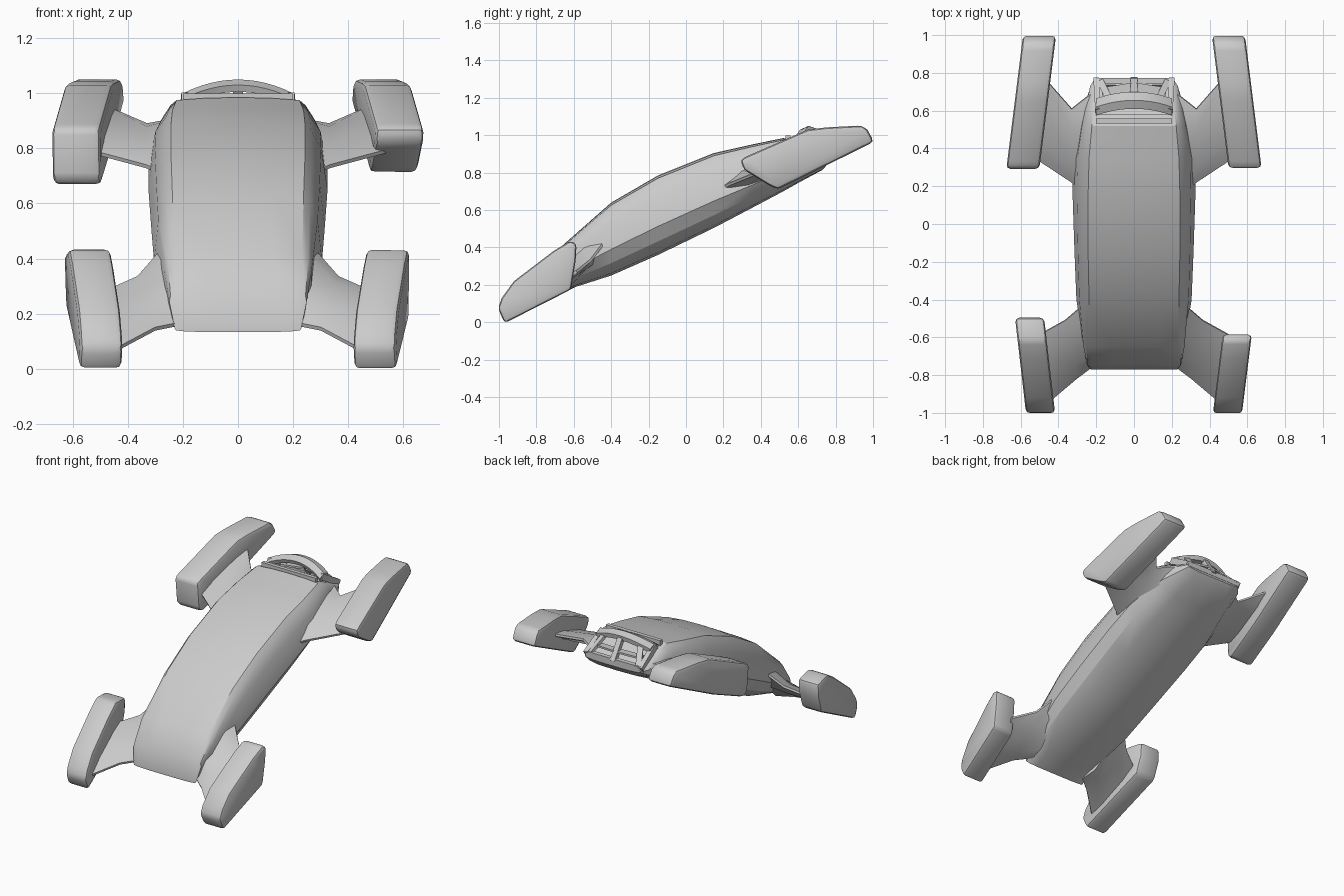
import bpy, bmesh
from math import radians
from mathutils import Vector

if "Cube" in bpy.data.objects:
    bpy.data.objects.remove(bpy.data.objects["Cube"])


def finish(name, bm, bevel=0.0, angle=30, segs=2):
    bmesh.ops.recalc_face_normals(bm, faces=bm.faces)
    me = bpy.data.meshes.new(name)
    bm.to_mesh(me)
    bm.free()
    ob = bpy.data.objects.new(name, me)
    bpy.context.collection.objects.link(ob)
    bpy.ops.object.select_all(action='DESELECT')
    bpy.context.view_layer.objects.active = ob
    ob.select_set(True)
    if bevel:
        m = ob.modifiers.new("bevel", 'BEVEL')
        m.width, m.segments, m.limit_method = bevel, segs, 'ANGLE'
        m.angle_limit = radians(28)
        bpy.ops.object.modifier_apply(modifier=m.name)
    bpy.ops.object.shade_smooth_by_angle(angle=radians(angle))
    return ob


def loft(name, rings, **kw):
    bm = bmesh.new()
    vs = [[bm.verts.new(p) for p in r] for r in rings]
    n = len(vs[0])
    for a, b in zip(vs, vs[1:]):
        for i in range(n):
            bm.faces.new((a[i], a[(i + 1) % n], b[(i + 1) % n], b[i]))
    bm.faces.new(vs[0])
    bm.faces.new(vs[-1])
    return finish(name, bm, **kw)


# Body: sections along y as (y, bottom, top, widest half width, roof half width)
stations = [(-.77, .133, .15, .225, .21), (-.745, .14, .28, .24, .235),
            (-.65, .17, .42, .265, .245), (-.4, .25, .64, .305, .25),
            (-.15, .36, .785, .315, .255), (.15, .505, .905, .325, .255),
            (.35, .61, .95, .325, .25), (.52, .70, .985, .29, .235),
            (.6, .745, .96, .27, .225), (.73, .815, .9, .23, .21),
            (.77, .86, .885, .2, .19)]


def body_ring(y, b, t, w, wt):
    h = t - b
    half = [(.6 * w, b + .03 * h), (.87 * w, b + .17 * h), (w, b + .36 * h),
            ((w + wt) / 2 + .012, b + .74 * h), (wt + .01, t - .1 * h), (wt - .012, t - .035 * h),
            (.5 * wt, t - .008 * h)]
    right = [Vector((x, y, z)) for x, z in half]
    left = [Vector((-p.x, p.y, p.z)) for p in reversed(right)]
    return [Vector((0, y, b))] + right + [Vector((0, y, t))] + left


body = loft("body", [body_ring(*s) for s in stations], angle=28)

# Recess in the sloping tail
bpy.ops.mesh.primitive_cube_add(size=1, location=(0, .665, .945), rotation=(radians(-25), 0, 0))
cutter = bpy.context.object
cutter.name = "recess_cutter"
cutter.scale = (.37, .17, .09)
cutter.hide_render = True
cut = body.modifiers.new("recess", 'BOOLEAN')
cut.operation, cut.object = 'DIFFERENCE', cutter
bpy.context.view_layer.objects.active = body
bpy.ops.object.modifier_apply(modifier=cut.name)
bpy.data.objects.remove(cutter)


# Pods: side profile extruded between two toed-in planes
def pod(name, side, profile, y0, x0, x1, slope):
    rings = [[(side * (x + slope * (y - y0)), y, z) for y, z in profile] for x in (x0, x1)]
    loft(name, rings, bevel=.022, angle=35)


front_nose = [(-.97, -.005), (-1.005, .075), (-.985, .13), (-.92, .22), (-.71, .38)]
pod("front_pod_right", 1, front_nose + [(-.62, .435), (-.585, .42), (-.59, .33), (-.615, .175)],
    -1, .418, .572, .125)
pod("front_pod_left", -1, front_nose + [(-.62, .435), (-.495, .42), (-.50, .33), (-.54, .215)],
    -1, .418, .572, .115)

rear_tail = [(.29, .87), (.33, .89), (.65, 1.03), (.75, 1.042), (.94, 1.052), (.97, 1.03), (1.005, .965)]
pod("rear_pod_right", 1, rear_tail + [(.49, .71), (.44, .735), (.31, .815)], .3, .5, .675, -.125)
pod("rear_pod_left", -1, rear_tail + [(.6, .77), (.34, .665), (.305, .69)], .3, .5, .675, -.125)


# Arms: blades lofted from body to pod, each station (front edge, rear edge, thickness)
def arm(name, side, rows):
    up = Vector((0, -.4, .92))
    rings = []
    for f, r, t in rows:
        f, r = (Vector((side * p[0], p[1], p[2])) for p in (f, r))
        a, b = f.lerp(r, .25), f.lerp(r, .75)
        e = up * .007
        rings.append([f - e, f + e, a + up * t, b + up * t, r + e, r - e, b - up * t, a - up * t])
    loft(name, rings, angle=40)


front_rows = [((.2, -.74, .165), (.26, -.42, .45), .06), ((.30, -.815, .145), (.365, -.51, .33), .03),
              ((.46, -.95, .06), (.5, -.585, .27), .02)]
rear_rows = [((.25, .16, .70), (.19, .72, .90), .07), ((.335, .225, .735), (.33, .61, .885), .035),
             ((.54, .36, .79), (.48, .78, .95), .022)]
for side, label in ((1, "right"), (-1, "left")):
    arm("front_arm_" + label, side, front_rows)
    arm("rear_arm_" + label, side, rear_rows)

# Arched visor over the tail grille
rings = []
for i in range(-6, 7):
    u = i / 6
    c = 1 - u * u
    x, y, z = .2 * u, .035 * c, 1.0 + .05 * c
    rings.append([(x, .585 + y, z - .045), (x, .575 + y, z - .02), (x, .62 + y, z),
                  (x, .665 + y, z - .015), (x, .66 + y, z - .045)])
loft("visor", rings, angle=35)


# Grille bars between two points
def bar(name, p, q, w, h):
    p, q = Vector(p), Vector(q)
    d = (q - p).normalized()
    s = d.cross(Vector((0, 0, 1))).normalized()
    n = s.cross(d)
    loft(name, [[o + s * i * w / 2 + n * j * h / 2 for i, j in ((-1, -1), (1, -1), (1, 1), (-1, 1))]
                for o in (p, q)])


bar("grille_center_post", (0, .68, 1.02), (0, .765, .89), .035, .03)
bar("grille_sill", (-.2, .757, .89), (.2, .757, .89), .03, .035)
bar("recess_front_rim", (-.2, .545, .98), (.2, .545, .98), .025, .04)
for s in (1, -1):
    bar("grille_side_post", (s * .19, .6, .985), (s * .2, .765, .885), .03, .04)
    bar("grille_brace", (s * .13, .66, 1.0), (s * .18, .76, .895), .035, .02)
    bar("grille_fin", (s * .01, .725, .945), (s * .17, .7, .935), .045, .012)
